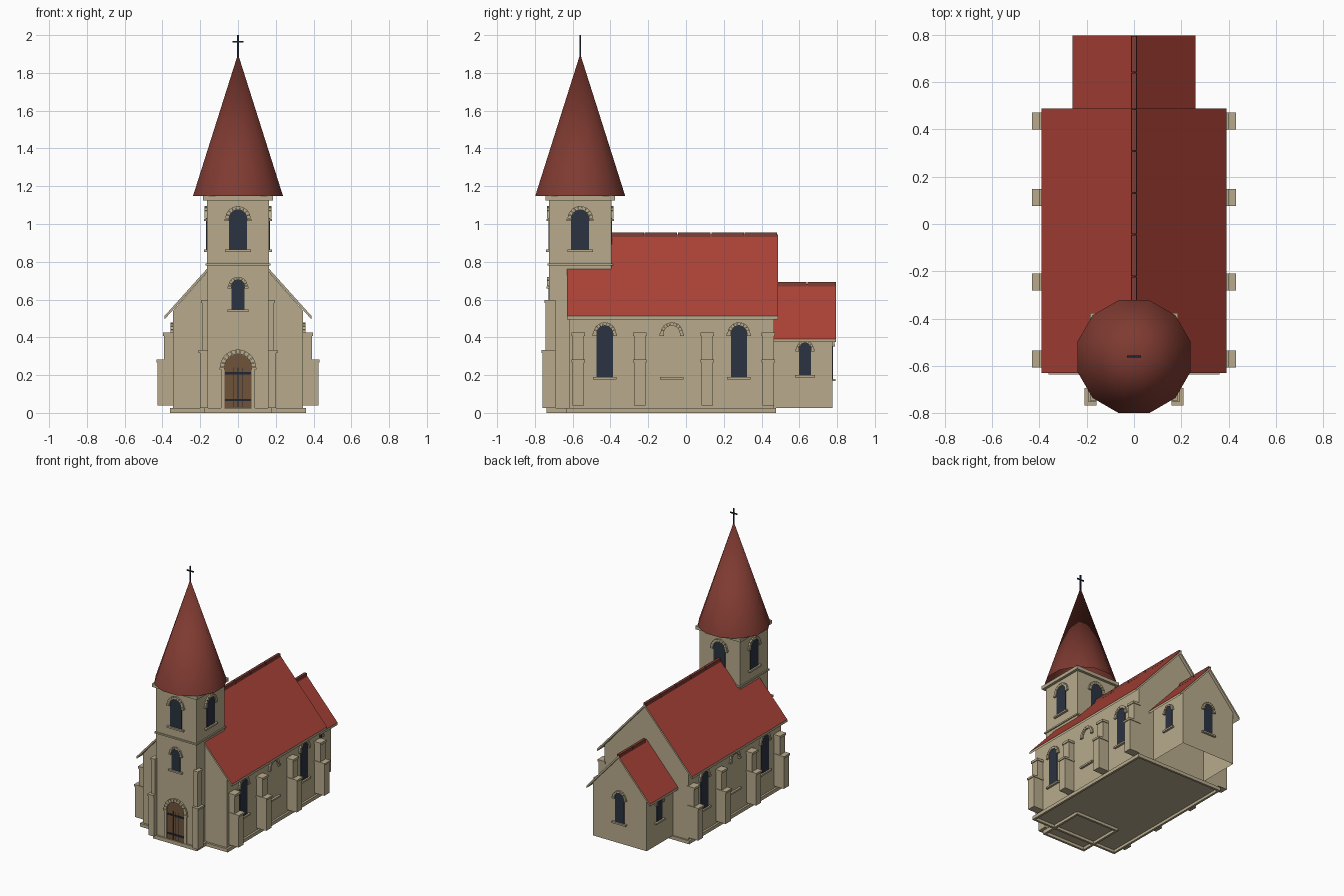
import bpy, bmesh
from math import pi, cos, sin
from mathutils import Matrix

cube = bpy.data.objects.get("Cube")
if cube:
    bpy.data.objects.remove(cube, do_unlink=True)


def material(name, rgb):
    m = bpy.data.materials.new(name)
    m.use_nodes = True
    m.diffuse_color = (*rgb, 1)
    m.node_tree.nodes["Principled BSDF"].inputs["Base Color"].default_value = (*rgb, 1)
    return m


STONE = material("sandstone", (0.48, 0.41, 0.265))
ROOF = material("red_roof", (0.41, 0.055, 0.038))
SPIRE = material("dark_red_spire", (0.21, 0.043, 0.031))
GLASS = material("dark_glass", (0.024, 0.033, 0.052))
WOOD = material("door_wood", (0.16, 0.087, 0.042))
METAL = material("dark_metal", (0.014, 0.019, 0.035))


def prism(bm, pts, y0, y1):
    """Extrude an (x, z) outline along y."""
    a = [bm.verts.new((x, y0, z)) for x, z in pts]
    b = [bm.verts.new((x, y1, z)) for x, z in pts]
    bm.faces.new(a)
    bm.faces.new(b[::-1])
    for i in range(len(a)):
        j = (i + 1) % len(a)
        bm.faces.new((a[j], a[i], b[i], b[j]))


def box(bm, x0, x1, y0, y1, z0, z1):
    prism(bm, [(x0, z0), (x1, z0), (x1, z1), (x0, z1)], y0, y1)


def finish(name, bm, *mats, place=None):
    bmesh.ops.recalc_face_normals(bm, faces=bm.faces[:])
    if place:
        bm.transform(place)
    me = bpy.data.meshes.new(name)
    bm.to_mesh(me)
    bm.free()
    for m in mats:
        me.materials.append(m)
    ob = bpy.data.objects.new(name, me)
    bpy.context.collection.objects.link(ob)
    return ob


def block(name, mat, *dims, place=None):
    bm = bmesh.new()
    box(bm, *dims)
    return finish(name, bm, mat, place=place)


def wall_frame(x, y, angle):
    """Local x runs along the wall, local -y points out of it."""
    return Matrix.Translation((x, y, 0)) @ Matrix.Rotation(angle, 4, 'Z')


FRONT, LEFT, BACK, RIGHT = 0, pi / 2, pi, -pi / 2


# Gabled walls and roofs
def gabled_walls(name, half, eave, apex, y0, y1, z0, open_below=False):
    bm = bmesh.new()
    prism(bm, [(-half, z0), (half, z0), (half, eave), (0, apex), (-half, eave)], y0, y1)
    ob = finish(name, bm, STONE)
    if open_below:
        bm = bmesh.new()
        bm.from_mesh(ob.data)
        floor = [f for f in bm.faces if f.normal.z < -0.9]
        bmesh.ops.delete(bm, geom=floor, context='FACES')
        bm.to_mesh(ob.data)
        bm.free()


def gabled_roof(name, half, eave, ridge, y0, y1, thick=0.018):
    bm = bmesh.new()
    prism(bm, [(half, eave), (0, ridge), (-half, eave), (-half, eave - thick),
               (0, ridge - thick), (half, eave - thick)], y0, y1)
    ob = finish(name, bm, STONE, ROOF)
    for p in ob.data.polygons:
        p.material_index = 1 if p.normal.z > 0.3 else 0


gabled_walls("nave_walls", 0.345, 0.54, 0.93, -0.62, 0.465, 0.02)
gabled_walls("chancel_walls", 0.22, 0.42, 0.668, 0.46, 0.775, 0.025, open_below=True)
gabled_roof("nave_roof", 0.39, 0.512, 0.945, -0.63, 0.487)
gabled_roof("chancel_roof", 0.26, 0.392, 0.682, 0.46, 0.795)


# Ridge tiles, laid in lengths with narrow joints
def ridge_tiles(name, y0, y1, z, count):
    bm = bmesh.new()
    step = (y1 - y0) / count
    for i in range(count):
        prism(bm, [(-0.013, z - 0.014), (0.013, z - 0.014), (0.01, z + 0.01), (-0.01, z + 0.01)],
              y0 + i * step, y0 + (i + 1) * step - 0.004)
    finish(name, bm, SPIRE)


ridge_tiles("nave_ridge", -0.396, 0.487, 0.945, 5)
ridge_tiles("chancel_ridge", 0.487, 0.797, 0.682, 2)


# Hollow plinths
def ring(name, half, y0, y1, z0, z1, w):
    bm = bmesh.new()
    for s in (-1, 1):
        box(bm, *sorted((s * half, s * (half - w))), y0, y1, z0, z1)
    for a in (y0, y1 - w):
        box(bm, w - half, half - w, a, a + w, z0, z1)
    finish(name, bm, STONE)


ring("nave_plinth", 0.36, -0.635, 0.477, 0, 0.025, 0.016)
ring("tower_plinth", 0.18, -0.738, -0.38, 0, 0.027, 0.016)

# Tower body and mouldings
TY, TH = -0.56, 0.165
block("tower_walls", STONE, -TH, TH, TY - TH, TY + TH, 0.021, 1.13)
block("tower_string_course", STONE, -0.173, 0.173, TY - 0.173, TY + 0.173, 0.78, 0.791)
block("tower_cornice", STONE, -0.185, 0.185, TY - 0.185, TY + 0.185, 1.125, 1.15)

# Twelve-sided spire, smooth up to a shared tip
bm = bmesh.new()
tip = bm.verts.new((0, TY, 1.9))
rim = [bm.verts.new((0.247 * cos(a), TY + 0.247 * sin(a), 1.147))
       for a in [(i + 0.5) * pi / 6 for i in range(12)]]
for i in range(12):
    bm.faces.new((rim[i], rim[(i + 1) % 12], tip))
spire = finish("spire", bm, SPIRE)
for p in spire.data.polygons:
    p.use_smooth = True

# Cross
bm = bmesh.new()
box(bm, -0.004, 0.004, TY - 0.004, TY + 0.004, 1.88, 2.0)
box(bm, -0.029, 0.029, TY - 0.004, TY + 0.004, 1.96, 1.968)
finish("cross", bm, METAL)


# Nave buttresses: two stages, each with a thin cap
for side, s in (("left", 1), ("right", -1)):
    for i, y in enumerate((-0.57, -0.245, 0.112, 0.435)):
        bm = bmesh.new()
        box(bm, -0.03, 0.03, -0.08, 0.01, 0.04, 0.27)
        box(bm, -0.035, 0.035, -0.086, 0.01, 0.268, 0.282)
        box(bm, -0.03, 0.03, -0.047, 0.01, 0.28, 0.41)
        box(bm, -0.035, 0.035, -0.053, 0.01, 0.408, 0.425)
        finish(f"{side}_buttress_{i + 1}", bm, STONE,
               place=wall_frame(s * 0.345, y, LEFT if s > 0 else RIGHT))

# Tower corner buttresses
for side, s in (("left", 1), ("right", -1)):
    bm = bmesh.new()
    for out, front, z0, z1 in ((0.202, -0.76, 0.027, 0.32), (0.208, -0.766, 0.318, 0.333),
                               (0.19, -0.745, 0.33, 0.585), (0.195, -0.75, 0.583, 0.597)):
        box(bm, *sorted((s * 0.158, s * out)), front, -0.692, z0, z1)
    finish(f"{side}_tower_buttress", bm, STONE)


# Arched openings: pane, hood of wedge stones, sill
def arched_opening(name, place, w, z0, z1, pane=GLASS, hood=0.02, sill=True, stones=9):
    h = w / 2
    spring = z1 - h
    if pane:
        bm = bmesh.new()
        prism(bm, [(-h, z0), (h, z0)] + [(h * cos(a), spring + h * sin(a))
              for a in [i * pi / 12 for i in range(13)]], -0.004, 0.004)
        finish(name + "_pane", bm, pane, place=place)
    bm = bmesh.new()
    outer, step = h + hood, pi / stones
    for i in range(stones):
        a, b = i * step + 0.015, (i + 1) * step - 0.015
        prism(bm, [(r * cos(t), spring + r * sin(t))
                   for r, t in ((h, a), (outer, a), (outer, b), (h, b))], -0.012, 0.004)
    for s in (-1, 1):
        box(bm, *sorted((s * h, s * (outer + 0.004))), -0.014, 0.004, spring - 0.012, spring)
    finish(name + "_hood", bm, STONE, place=place)
    if sill:
        block(name + "_sill", STONE, -h - 0.02, h + 0.02, -0.016, 0.004,
              z0 - 0.012, z0, place=place)


for side, s, turn in (("left", 1, LEFT), ("right", -1, RIGHT)):
    for part, y, pane in (("front", -0.43, GLASS), ("blind", -0.075, None), ("rear", 0.28, GLASS)):
        arched_opening(f"{side}_{part}_nave_window", wall_frame(s * 0.345, y, turn),
                       0.085, 0.19, 0.462, pane, hood=0.018)
    arched_opening(f"{side}_chancel_window", wall_frame(s * 0.22, 0.63, turn),
                   0.065, 0.2, 0.37, hood=0.014)
arched_opening("back_chancel_window", wall_frame(0, 0.775, BACK), 0.075, 0.18, 0.4, hood=0.016)

for side, x, y, turn in (("front", 0, TY - TH, FRONT), ("left", TH, TY, LEFT),
                         ("back", 0, TY + TH, BACK), ("right", -TH, TY, RIGHT)):
    arched_opening(f"{side}_belfry_window", wall_frame(x, y, turn), 0.095, 0.865, 1.075)

# Tower front: small window and door
front = wall_frame(0, TY - TH, FRONT)
arched_opening("tower_window", front, 0.07, 0.547, 0.705, hood=0.016)
arched_opening("door", front, 0.142, 0.027, 0.312, WOOD, hood=0.024, sill=False, stones=11)
bm = bmesh.new()
for s in (-1, 1):
    box(bm, *sorted((s * 0.071, s * 0.091)), -0.01, 0.004, 0.027, 0.231)
finish("door_jambs", bm, STONE, place=front)
bm = bmesh.new()
for z in (0.068, 0.21):
    box(bm, -0.069, 0.069, -0.008, 0, z - 0.006, z + 0.006)
for x in (-0.022, 0, 0.022):
    box(bm, x - 0.0015, x + 0.0015, -0.006, 0, 0.03, 0.24)
finish("door_ironwork", bm, METAL, place=front)
